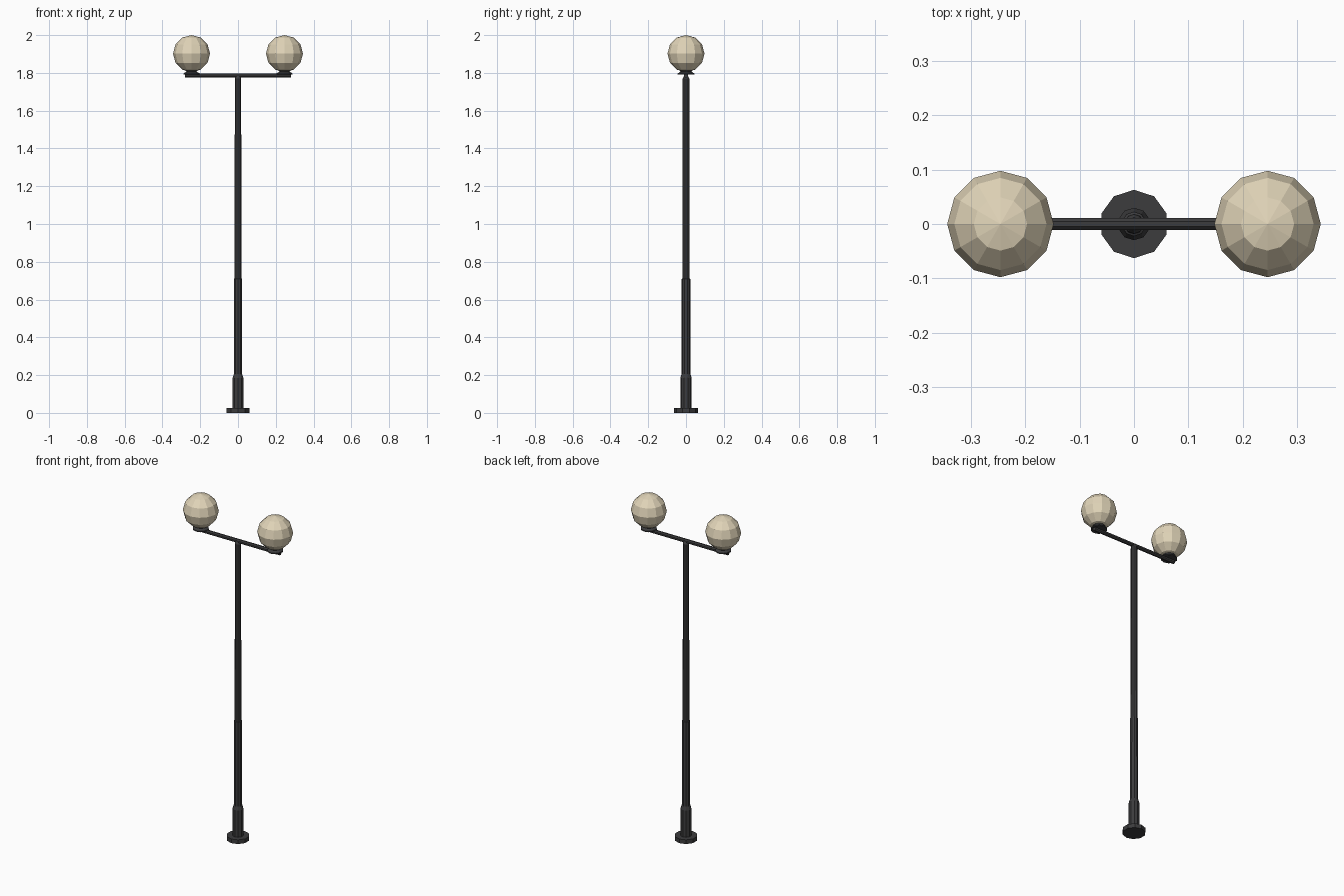
import bpy, bmesh, math
from mathutils import Matrix

if "Cube" in bpy.data.objects:
    bpy.data.objects.remove(bpy.data.objects["Cube"])


def material(name, rgb):
    m = bpy.data.materials.new(name)
    m.diffuse_color = (*rgb, 1)
    m.use_nodes = True
    m.node_tree.nodes["Principled BSDF"].inputs["Base Color"].default_value = m.diffuse_color
    return m


metal = material("dark_metal", (0.045, 0.045, 0.047))
glass = material("cream_glass", (0.75, 0.66, 0.48))


def add(name, bm, mat, loc=(0, 0, 0)):
    bmesh.ops.recalc_face_normals(bm, faces=bm.faces[:])
    me = bpy.data.meshes.new(name)
    bm.to_mesh(me)
    bm.free()
    me.materials.append(mat)
    ob = bpy.data.objects.new(name, me)
    ob.location = loc
    bpy.context.collection.objects.link(ob)
    return ob


def lathe(name, profile, sides, mat, loc=(0, 0, 0)):
    """Closed, capped solid from (radius, z) pairs, a vertex facing +y."""
    bm = bmesh.new()
    rings = []
    for r, z in profile:
        rings.append([bm.verts.new((r * math.sin(2 * math.pi * i / sides),
                                    r * math.cos(2 * math.pi * i / sides), z))
                      for i in range(sides)])
    for a, b in zip(rings, rings[1:]):
        for i in range(sides):
            j = (i + 1) % sides
            bm.faces.new((a[i], a[j], b[j], b[i]))
    bm.faces.new(rings[0])
    bm.faces.new(rings[-1])
    return add(name, bm, mat, loc)


# Base flange and stepped post
lathe("base_flange", [(0.063, 0), (0.063, 0.025)], 10, metal)
lathe("post", [(0.03, 0.02), (0.03, 0.185), (0.0235, 0.205), (0.0225, 0.71),
               (0.019, 0.712), (0.018, 1.55), (0.018, 1.77), (0.012, 1.782)], 10, metal)

# Cross arm: thin eight-sided bar along x
bm = bmesh.new()
bmesh.ops.create_cone(bm, cap_ends=True, segments=8, radius1=0.0115, radius2=0.0115, depth=0.56,
                      matrix=Matrix.Rotation(math.pi / 2, 4, 'Y') @ Matrix.Rotation(math.pi / 8, 4, 'Z'))
add("cross_arm", bm, metal, (0, 0, 1.785))

# Flared collar and faceted globe at each end
for side, x in (("left", -0.246), ("right", 0.246)):
    lathe(side + "_collar", [(0.045, 1.791), (0.045, 1.797), (0.029, 1.806), (0.038, 1.818)],
          10, metal, (x, 0, 0))
    bm = bmesh.new()
    bmesh.ops.create_uvsphere(bm, u_segments=12, v_segments=6, radius=0.098)
    add(side + "_globe", bm, glass, (x, 0, 1.902))
